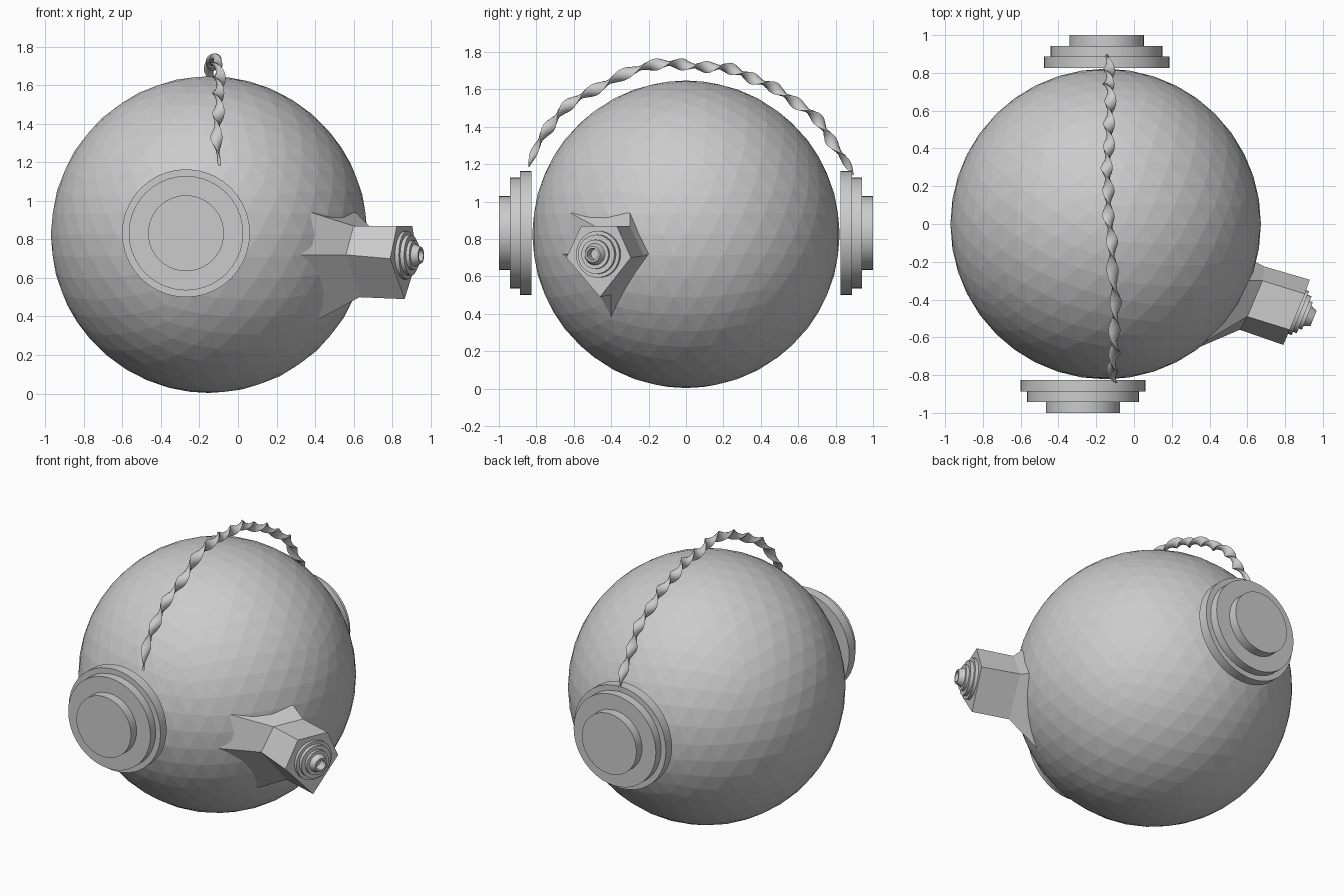
import bpy, bmesh, math
from mathutils import Vector, Matrix

if "Cube" in bpy.data.objects:
    bpy.data.objects.remove(bpy.data.objects["Cube"])


def mesh_object(name, verts, faces, smooth=None):
    me = bpy.data.meshes.new(name)
    me.from_pydata([tuple(v) for v in verts], [], faces)
    bm = bmesh.new()
    bm.from_mesh(me)
    bmesh.ops.recalc_face_normals(bm, faces=bm.faces)
    bm.to_mesh(me)
    bm.free()
    ob = bpy.data.objects.new(name, me)
    bpy.context.collection.objects.link(ob)
    if smooth:
        bpy.ops.object.select_all(action='DESELECT')
        ob.select_set(True)
        bpy.context.view_layer.objects.active = ob
        bpy.ops.object.shade_smooth_by_angle(angle=math.radians(smooth))
    return ob


def loft(name, rings, smooth=None):
    """Join equal-sized rings of points and cap both ends."""
    n = len(rings[0])
    verts = [p for r in rings for p in r]
    faces = [(i * n + j, i * n + (j + 1) % n, (i + 1) * n + (j + 1) % n, (i + 1) * n + j)
             for i in range(len(rings) - 1) for j in range(n)]
    faces += [tuple(range(n)), tuple(range(len(verts) - n, len(verts)))]
    return mesh_object(name, verts, faces, smooth)


def lathe(name, origin, axis, profile, n=40):
    """Revolve (radius, distance) pairs around an axis."""
    q = Vector(axis).to_track_quat('Z', 'Y')
    rings = [[Vector(origin) + q @ Vector((r * math.cos(2 * math.pi * j / n),
                                           r * math.sin(2 * math.pi * j / n), t))
              for j in range(n)] for r, t in profile]
    return loft(name, rings, 30)


# faceted round body
bpy.ops.mesh.primitive_ico_sphere_add(subdivisions=4, radius=0.822, location=(-0.15, 0, 0.825))
bpy.context.object.name = "round_body"

# stepped discs on the front and back
steps = [(0.332, 0), (0.332, 0.063), (0.297, 0.063), (0.297, 0.117), (0.197, 0.117), (0.197, 0.175)]
lathe("front_disc", (-0.27, -0.825, 0.832), (0, -1, 0), steps)
lathe("back_disc", (-0.145, 0.825, 0.832), (0, 1, 0), steps)

# five-sided spout: flared root, neck, outer end
root = [(0.38, -0.62, 0.94), (0.61, -0.30, 0.94), (0.64, -0.20, 0.72), (0.41, -0.40, 0.38), (0.28, -0.68, 0.72)]
neck = [(0.60, -0.49, 0.87), (0.68, -0.30, 0.87), (0.69, -0.225, 0.71), (0.63, -0.40, 0.50), (0.56, -0.56, 0.72)]
end = [(0.825, -0.56, 0.87), (0.905, -0.37, 0.87), (0.93, -0.295, 0.70), (0.865, -0.46, 0.49), (0.79, -0.64, 0.70)]
loft("spout", [root, neck, end])

# stepped nozzle with a hollow tip
lathe("nozzle", (0.862, -0.465, 0.718), (0.93, -0.37, 0),
      [(0.125, -0.01), (0.125, 0.02), (0.105, 0.02), (0.105, 0.042), (0.078, 0.042),
       (0.078, 0.06), (0.058, 0.06), (0.043, 0.095), (0.032, 0.095), (0.028, 0.045)], 32)

# twisted cord arching over the top
path = [Vector(p) for p in [
    (-0.10, -0.84, 1.185), (-0.11, -0.75, 1.38), (-0.10, -0.60, 1.535), (-0.10, -0.40, 1.645),
    (-0.115, -0.17, 1.735), (-0.13, 0.02, 1.725), (-0.14, 0.20, 1.715), (-0.14, 0.36, 1.66),
    (-0.13, 0.52, 1.575), (-0.13, 0.68, 1.46), (-0.135, 0.79, 1.31), (-0.14, 0.895, 1.14)]]


def along(u):
    i = min(int(u), len(path) - 2)
    f = u - i
    a, b, c, d = (path[max(0, min(len(path) - 1, i + k))] for k in (-1, 0, 1, 2))
    return 0.5 * (2 * b + (c - a) * f + (2 * a - 5 * b + 4 * c - d) * f ** 2
                  + (3 * b - a - 3 * c + d) * f ** 3)


rings, count = [], 220
for k in range(count + 1):
    s = k / count
    u = s * (len(path) - 1)
    p = along(u)
    tangent = (along(min(u + 0.05, 11)) - along(max(u - 0.05, 0))).normalized()
    side = Vector((1, 0, 0))
    up = side.cross(tangent).normalized()
    spin = s * math.pi * 15
    taper = min(1, 0.2 + 12 * min(s, 1 - s))
    ring = []
    for j in range(8):
        t = 2 * math.pi * j / 8
        w, h = 0.032 * taper * math.cos(t) + 0.004, 0.013 * taper * math.sin(t)
        ring.append(p + side * (w * math.cos(spin) - h * math.sin(spin))
                    + up * (w * math.sin(spin) + h * math.cos(spin)))
    rings.append(ring)
loft("twisted_cord", rings, 50)
